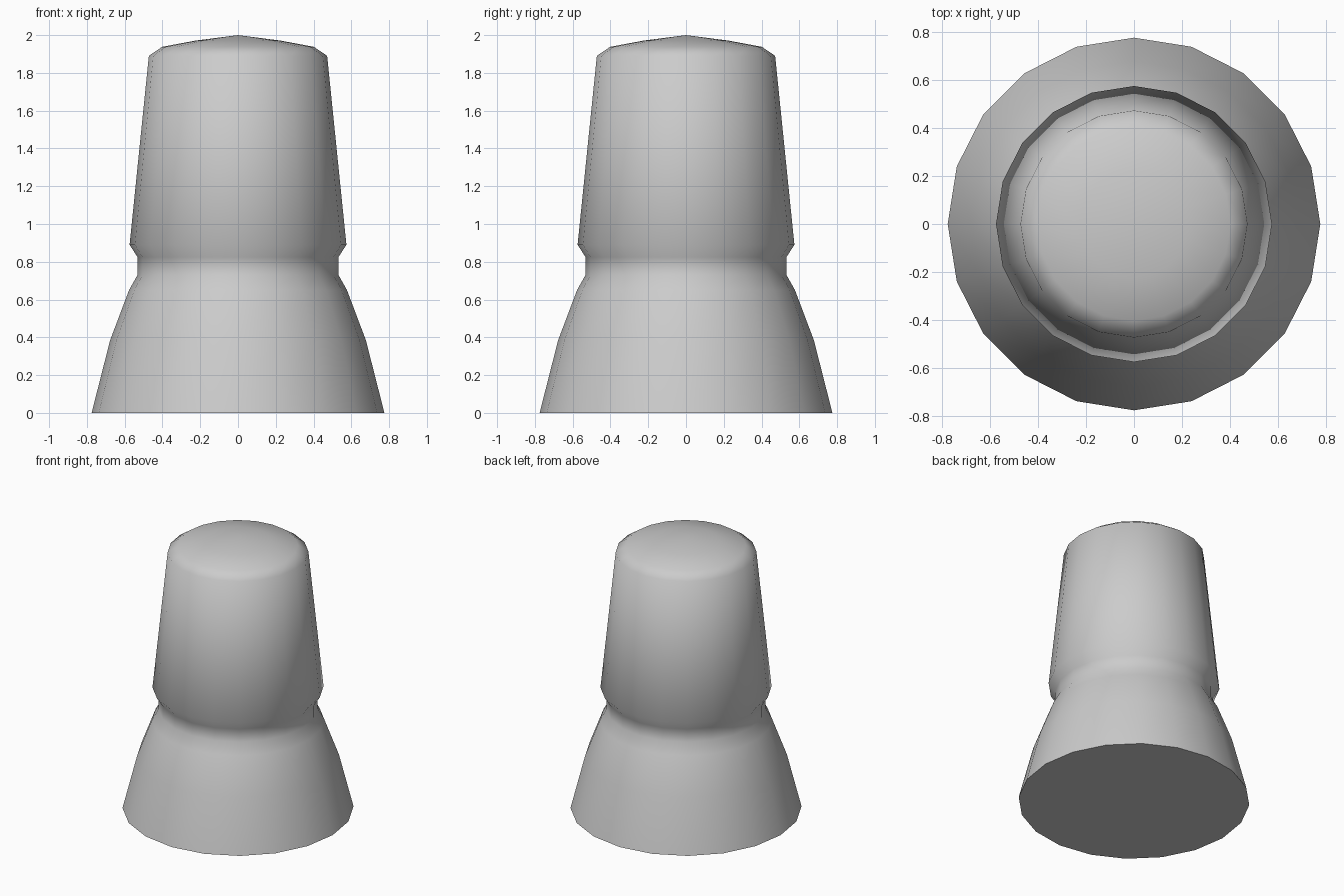
import bpy, bmesh, math

if "Cube" in bpy.data.objects:
    bpy.data.objects.remove(bpy.data.objects["Cube"])

SIDES = 20
# Radius and height from the base up to the rim of the domed cap
PROFILE = [(0.775, 0.0), (0.677, 0.385), (0.577, 0.65), (0.532, 0.73),
           (0.532, 0.825), (0.574, 0.89), (0.472, 1.89), (0.402, 1.938),
           (0.225, 1.971)]
TOP = 2.0

bm = bmesh.new()
# Stacked rings of the turned body
rings = [[bm.verts.new((r * math.cos(math.tau * i / SIDES),
                        r * math.sin(math.tau * i / SIDES), z))
          for i in range(SIDES)] for r, z in PROFILE]
for low, high in zip(rings, rings[1:]):
    for i in range(SIDES):
        j = (i + 1) % SIDES
        bm.faces.new((low[i], low[j], high[j], high[i]))

# Flat underside and shallow domed top
bm.faces.new(rings[0][::-1])
tip = bm.verts.new((0, 0, TOP))
for i in range(SIDES):
    bm.faces.new((rings[-1][i], rings[-1][(i + 1) % SIDES], tip))

mesh = bpy.data.meshes.new("flared_post")
bm.to_mesh(mesh)
bm.free()
post = bpy.data.objects.new("flared_post", mesh)
bpy.context.collection.objects.link(post)

# Smooth sides, with a sharp edge around the underside
bpy.context.view_layer.objects.active = post
post.select_set(True)
bpy.ops.object.shade_smooth_by_angle(angle=math.radians(60))
